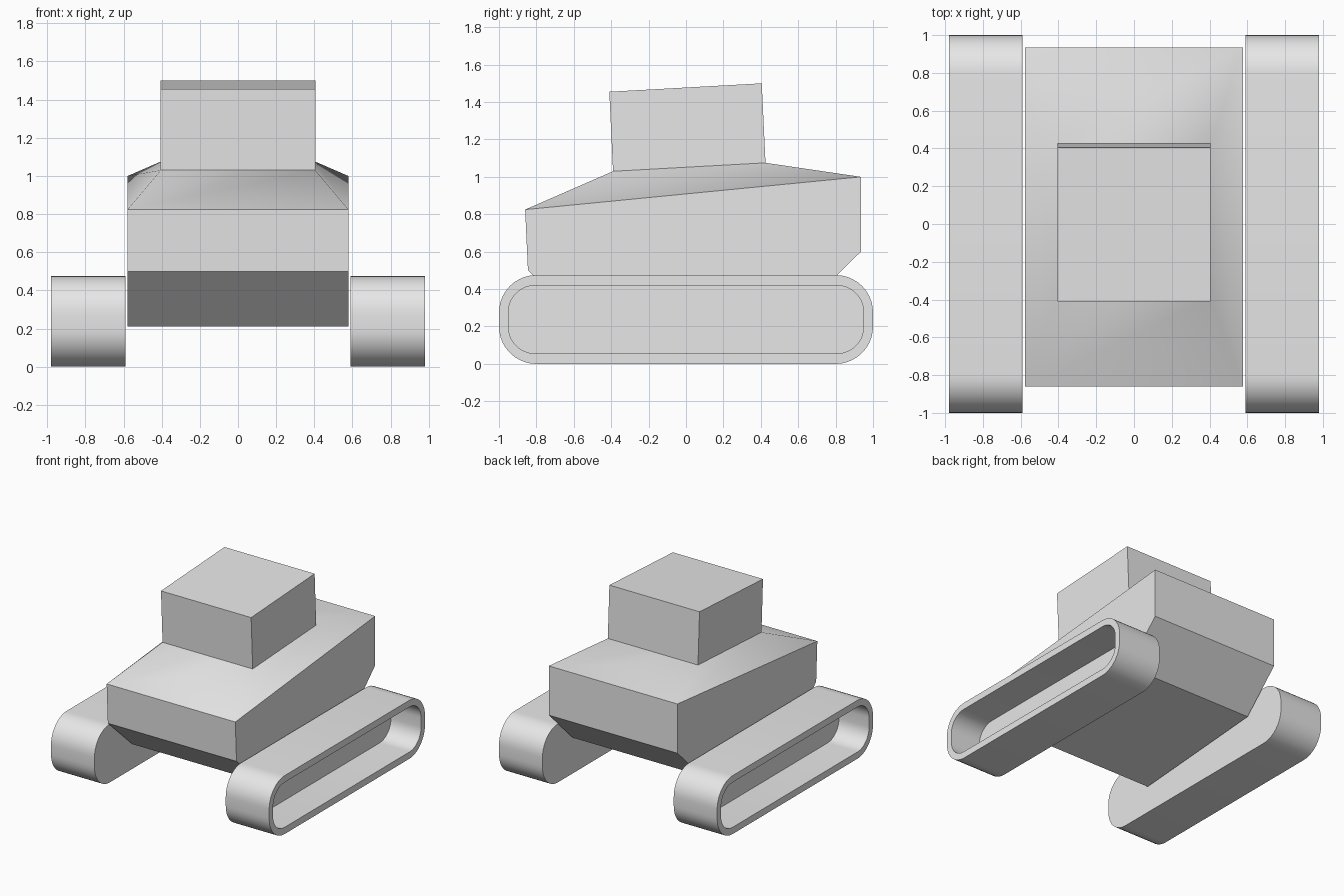
import bpy
import bmesh
from math import cos, sin, pi

cube = bpy.data.objects.get("Cube")
if cube:
    bpy.data.objects.remove(cube, do_unlink=True)

GREY = (0.8, 0.8, 0.8, 1.0)
grey = bpy.data.materials.new("plain grey")
grey.use_nodes = True
grey.diffuse_color = GREY
grey.node_tree.nodes["Principled BSDF"].inputs["Base Color"].default_value = GREY


def finish(name, bm):
    """Turn a bmesh into a named grey object."""
    bmesh.ops.recalc_face_normals(bm, faces=bm.faces)
    mesh = bpy.data.meshes.new(name)
    bm.to_mesh(mesh)
    bm.free()
    mesh.materials.append(grey)
    obj = bpy.data.objects.new(name, mesh)
    bpy.context.collection.objects.link(obj)
    return obj


def loop(bm, x, points):
    """A ring of vertices in the plane at x."""
    return [bm.verts.new((x, y, z)) for y, z in points]


def bridge(bm, a, b):
    """Quads between two closed rings of equal length."""
    n = len(a)
    return [bm.faces.new((a[i], a[(i + 1) % n], b[(i + 1) % n], b[i])) for i in range(n)]


def rounded(half_y, low, high, radius, steps=10):
    """Rounded rectangle in the y-z plane."""
    pts = []
    centres = [(1, high - radius), (-1, high - radius), (-1, low + radius), (1, low + radius)]
    for quarter, (side, cz) in enumerate(centres):
        for i in range(steps + 1):
            a = (quarter + i / steps) * pi / 2
            pts.append((side * (half_y - radius) + radius * cos(a), cz + radius * sin(a)))
    return pts


# Tracks: rounded bands, closed on the inside, with a deep recess on the outside
def track(name, side):
    bm = bmesh.new()
    outer = rounded(1.0, 0.0, 0.475, 0.2)
    inner = rounded(0.95, 0.055, 0.42, 0.145)
    back = loop(bm, side * 0.59, outer)
    front = loop(bm, side * 0.98, outer)
    rim = loop(bm, side * 0.98, inner)
    floor = loop(bm, side * 0.71, inner)
    curved = bridge(bm, back, front) + bridge(bm, rim, floor)
    flat = bridge(bm, front, rim) + [bm.faces.new(back), bm.faces.new(floor)]
    for f in curved:
        f.smooth = True
    for f in flat:
        for e in f.edges:
            e.smooth = False
    finish(name, bm)


track("left_track", 1)
track("right_track", -1)

# Hull: slanted side profile with a sloping deck rising to the turret
HULL = [(-0.86, 0.825), (-0.845, 0.5), (-0.53, 0.21),
        (0.628, 0.3), (0.935, 0.6), (0.935, 1.0)]
BASE = [(-0.39, 1.03), (0.425, 1.075)]
TOP = [(-0.41, 1.455), (0.405, 1.5)]
HALF_HULL, HALF_TURRET = 0.578, 0.405

bm = bmesh.new()
left = loop(bm, HALF_HULL, HULL)
right = loop(bm, -HALF_HULL, HULL)
for i in range(len(HULL) - 1):
    bm.faces.new((left[i], left[i + 1], right[i + 1], right[i]))
bm.faces.new(left)
bm.faces.new(right)
bl = loop(bm, HALF_TURRET, BASE)
br = loop(bm, -HALF_TURRET, BASE)
deck = bridge(bm, [left[0], left[-1], right[-1], right[0]], [bl[0], bl[1], br[1], br[0]])
for f in deck:
    f.smooth = True
for e in bm.edges:
    e.smooth = all(f.smooth for f in e.link_faces)
finish("hull", bm)

# Turret: plain box leaning slightly forward
bm = bmesh.new()
side_profile = [BASE[0], BASE[1], TOP[1], TOP[0]]
l = loop(bm, HALF_TURRET, side_profile)
r = loop(bm, -HALF_TURRET, side_profile)
bridge(bm, l, r)
bm.faces.new(l)
bm.faces.new(r)
finish("turret", bm)
